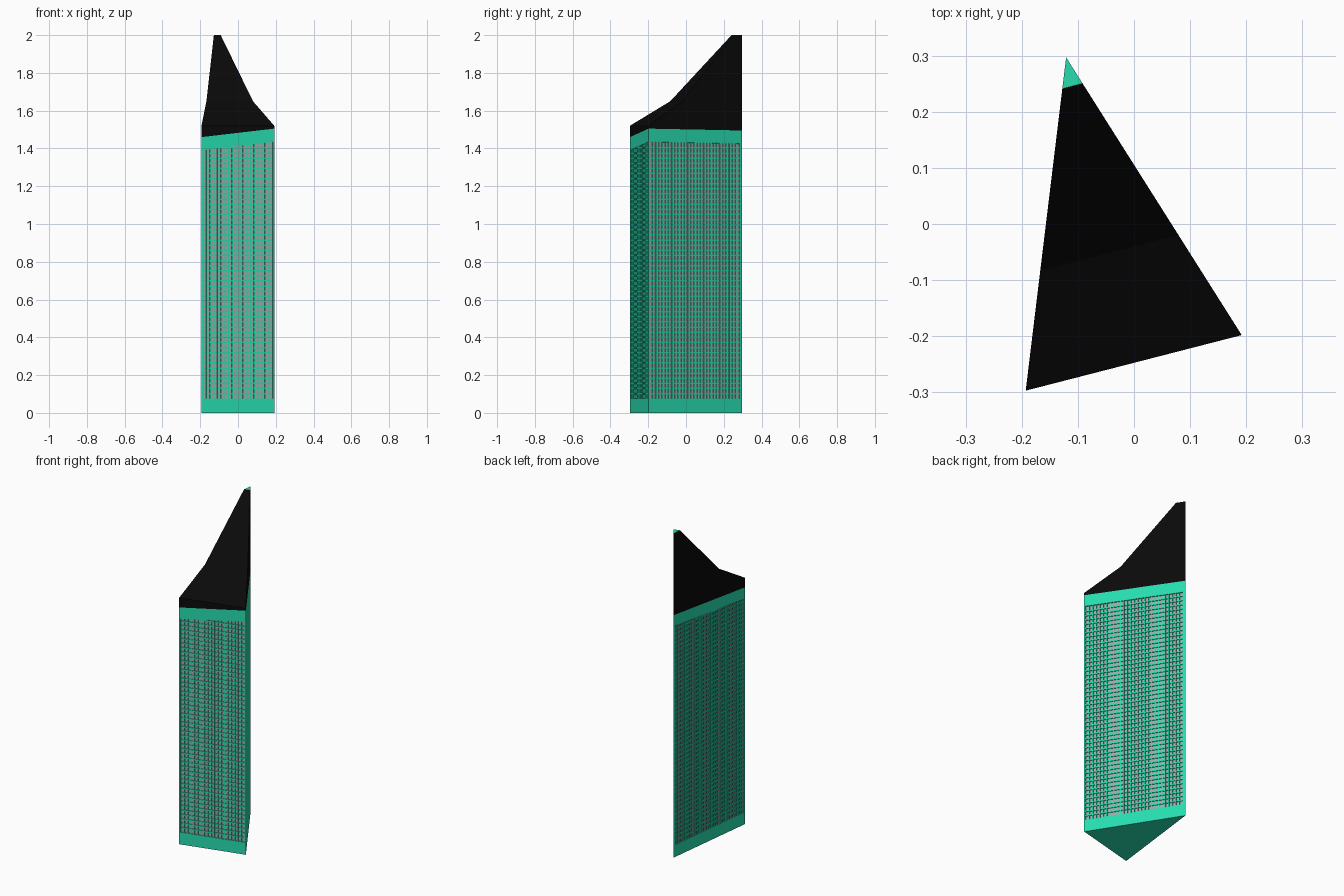
import bpy, bmesh
from mathutils import Vector

if "Cube" in bpy.data.objects:
    bpy.data.objects.remove(bpy.data.objects["Cube"])

A, B, C = Vector((-0.193, -0.297)), Vector((0.192, -0.198)), Vector((-0.121, 0.297))
TRI = [A, B, C]
EAVE = [1.46, 1.505, 1.495]      # height of the sloped body top at each corner
BASE, BAND, DEPTH = 0.075, 0.07, 0.006


def material(name, rgb):
    m = bpy.data.materials.new(name)
    m.diffuse_color = (*rgb, 1)
    m.use_nodes = True
    m.node_tree.nodes["Principled BSDF"].inputs["Base Color"].default_value = m.diffuse_color
    return m


teal = material("teal", (0.02, 0.72, 0.43))
black = material("black", (0.003, 0.003, 0.003))
glass = material("window_grey", (0.4, 0.38, 0.38))


def eave(p):
    """Height of the sloped body top above plan point p."""
    (a, b), (c, d) = B - A, C - A
    x, y = p - A
    det = a * d - b * c
    u, v = (x * d - y * c) / det, (a * y - b * x) / det
    return EAVE[0] + u * (EAVE[1] - EAVE[0]) + v * (EAVE[2] - EAVE[0])


def prism(bm, plan, low, high):
    """Solid on a plan outline with a bottom and top height per point."""
    lo = [bm.verts.new((*p, z)) for p, z in zip(plan, low)]
    hi = [bm.verts.new((*p, z)) for p, z in zip(plan, high)]
    bm.faces.new(lo[::-1])
    bm.faces.new(hi)
    n = len(plan)
    for i in range(n):
        j = (i + 1) % n
        bm.faces.new((lo[i], lo[j], hi[j], hi[i]))


def finish(bm, name, *mats):
    bmesh.ops.recalc_face_normals(bm, faces=bm.faces)
    me = bpy.data.meshes.new(name)
    bm.to_mesh(me)
    bm.free()
    for m in mats:
        me.materials.append(m)
    ob = bpy.data.objects.new(name, me)
    bpy.context.collection.objects.link(ob)
    return ob


# Core corners, set in from the facade by the window depth
core, legs = [], []
for i in range(3):
    p = TRI[i]
    d1, d2 = (TRI[(i + 1) % 3] - p).normalized(), (TRI[i - 1] - p).normalized()
    half = d1.angle(d2) / 2
    bis = (d1 + d2).normalized()
    q = p + bis * (DEPTH / abs(bis.cross(d1)))
    core.append(q)
    legs.append((q - p).dot(d1))

# Window wall behind the lattice
bm = bmesh.new()
prism(bm, core, [BASE - 0.01] * 3, [eave(p) - BAND + 0.01 for p in core])
finish(bm, "window_wall", glass)

# Solid bands at the foot and the head of the tower
bm = bmesh.new()
prism(bm, TRI, [0] * 3, [BASE] * 3)
finish(bm, "base_band", teal)
bm = bmesh.new()
prism(bm, TRI, [z - BAND for z in EAVE], EAVE)
finish(bm, "top_band", teal)

# Corner posts
bm = bmesh.new()
for i in range(3):
    p = TRI[i]
    d1, d2 = (TRI[(i + 1) % 3] - p).normalized(), (TRI[i - 1] - p).normalized()
    plan = [p, p + d1 * legs[i], core[i], p + d2 * legs[i]]
    prism(bm, plan, [BASE] * 4, [eave(q) - BAND for q in plan])
finish(bm, "corner_posts", teal)

# Window lattice on the three facades
mull, sills = bmesh.new(), bmesh.new()
ROWS, COL, MW, SH = 50, 0.02, 0.006, 0.008
for i in range(3):
    p, q = TRI[i], TRI[(i + 1) % 3]
    d = (q - p).normalized()
    inward = Vector((-d.y, d.x))
    s0, s1 = legs[i], (q - p).length - legs[(i + 1) % 3]

    def strip(a, b, gap):
        return [p + d * a + inward * gap, p + d * b + inward * gap,
                p + d * b + inward * DEPTH, p + d * a + inward * DEPTH]

    n = round((s1 - s0) / COL)
    for k in range(1, n):
        s = s0 + (s1 - s0) * k / n
        plan = strip(s - MW / 2, s + MW / 2, 0)
        prism(mull, plan, [BASE] * 4, [eave(c) - BAND for c in plan])
    plan = strip(s0, s1, 0.001)
    step = (1.43 - BASE) / ROWS
    for k in range(1, ROWS):
        z = BASE + k * step
        prism(sills, plan, [z - SH / 2] * 4, [z + SH / 2] * 4)
finish(mull, "vertical_mullions", teal)
finish(sills, "floor_lines", teal)

# Black folded roof rising to the back corner, with a small teal tip
bm = bmesh.new()
foot = [bm.verts.new((*p, z)) for p, z in zip(TRI, EAVE)]
left, right = [], []
for t, z in ((0, 1.52), (0.36, 1.65), (0.906, 2.0)):
    left.append(bm.verts.new((*A.lerp(C, t), z)))
    right.append(bm.verts.new((*B.lerp(C, t), z)))
tip = bm.verts.new((*C, 2.0))
bm.faces.new(foot[::-1])
bm.faces.new((foot[0], foot[1], right[0], left[0]))
for k in range(2):
    bm.faces.new((left[k], right[k], right[k + 1], left[k + 1]))
bm.faces.new((foot[1], foot[2], tip, *right[::-1]))
bm.faces.new((foot[2], foot[0], *left, tip))
bm.faces.new((left[2], right[2], tip)).material_index = 1
finish(bm, "roof", black, teal)
